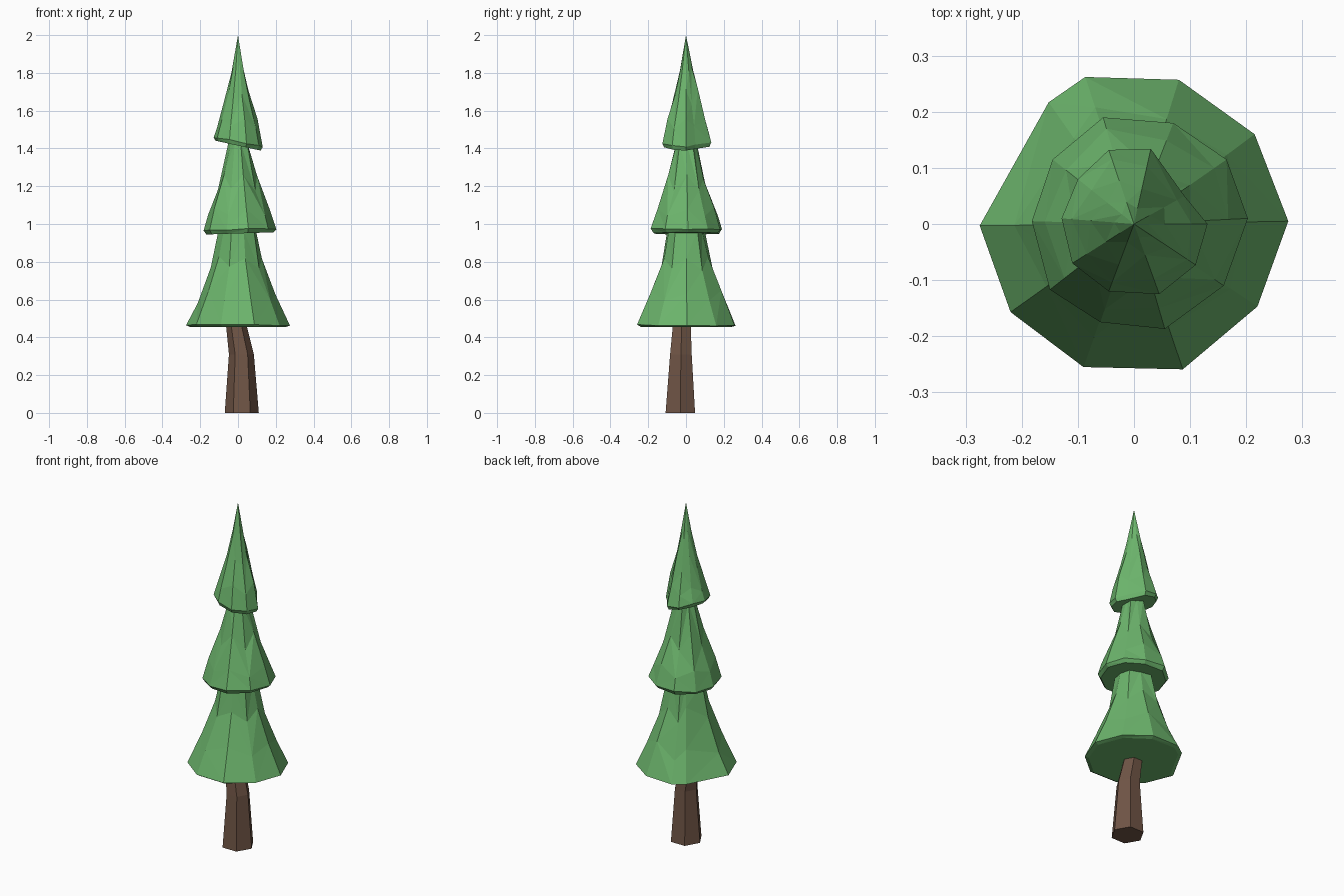
import bpy, bmesh, random
from math import cos, sin, pi
from mathutils import Vector

if "Cube" in bpy.data.objects:
    bpy.data.objects.remove(bpy.data.objects["Cube"])

random.seed(4)


def material(name, color):
    m = bpy.data.materials.new(name)
    m.diffuse_color = (*color, 1)
    m.use_nodes = True
    m.node_tree.nodes["Principled BSDF"].inputs["Base Color"].default_value = m.diffuse_color
    return m


def loft(name, rings, mat, apex=None, triangulate=False):
    """Skin a stack of equal-sized rings, capped below, and capped or pointed above."""
    bm = bmesh.new()
    rows = [[bm.verts.new(p) for p in ring] for ring in rings]
    n = len(rows[0])
    for lo, hi in zip(rows, rows[1:]):
        for i in range(n):
            j = (i + 1) % n
            a, b, c, d = lo[i], lo[j], hi[j], hi[i]
            if not triangulate:
                bm.faces.new((a, b, c, d))
            elif random.random() < 0.5:
                bm.faces.new((a, b, c))
                bm.faces.new((a, c, d))
            else:
                bm.faces.new((a, b, d))
                bm.faces.new((b, c, d))
    bm.faces.new(rows[0][::-1])
    if apex:
        tip = bm.verts.new(apex)
        for i in range(n):
            bm.faces.new((rows[-1][i], rows[-1][(i + 1) % n], tip))
    else:
        bm.faces.new(rows[-1])
    bmesh.ops.recalc_face_normals(bm, faces=bm.faces)
    mesh = bpy.data.meshes.new(name)
    bm.to_mesh(mesh)
    bm.free()
    mesh.materials.append(mat)
    ob = bpy.data.objects.new(name, mesh)
    bpy.context.collection.objects.link(ob)
    return ob


def foliage(name, outline, z_rim, tilt, z_under, profile, apex=None):
    """Ragged skirt: flat underside, tilted rim, then jittered rings (scale, z, scale jitter, z jitter)."""
    rim = [Vector((x, y, z_rim + tilt * x + random.uniform(0, 0.01))) for x, y in outline]
    under = [Vector((p.x * 0.92, p.y * 0.92, min(z_under + tilt * p.x, p.z - 0.004))) for p in rim]
    rings = [under, rim]
    for s, z, js, jz in profile:
        ring = []
        for i, p in enumerate(rim):
            side = 1 if i % 2 else -1
            k = s + side * js * random.uniform(0.3, 1)
            ring.append(Vector((p.x * k, p.y * k, z - side * jz * random.uniform(0.3, 1))))
        rings.append(ring)
    return loft(name, rings, green, apex, True)


green = material("needles", (0.15, 0.46, 0.15))
brown = material("bark", (0.16, 0.09, 0.06))

# Bent hexagonal trunk: centre x, centre y, z, radius
trunk = [(0.02, -0.03, 0, 0.09), (0.018, -0.027, 0.31, 0.066), (-0.01, -0.022, 0.47, 0.054)]
loft("trunk", [[(cx + r * cos(i * pi / 3), cy + r * sin(i * pi / 3), z) for i in range(6)]
               for cx, cy, z, r in trunk], brown)

# Lower foliage tier
foliage("lower_foliage",
        [(0.275, 0.005), (0.215, 0.16), (0.08, 0.257), (-0.087, 0.262), (-0.152, 0.217),
         (-0.275, -0.003), (-0.22, -0.157), (-0.09, -0.255), (0.087, -0.259), (0.22, -0.147)],
        0.46, 0, 0.455,
        [(0.75, 0.61, 0.05, 0.04), (0.49, 0.80, 0.05, 0.05), (0.36, 0.965, 0.03, 0.0)])

# Middle foliage tier
foliage("middle_foliage",
        [(0.203, 0.01), (0.165, 0.115), (0.07, 0.18), (-0.055, 0.19), (-0.145, 0.115),
         (-0.182, 0.005), (-0.15, -0.117), (-0.06, -0.175), (0.055, -0.187), (0.16, -0.11)],
        0.965, 0.03, 0.95,
        [(0.85, 1.06, 0.05, 0.03), (0.55, 1.22, 0.06, 0.05), (0.27, 1.43, 0.03, 0.0)])

# Top foliage tier, ending in a point
foliage("top_foliage",
        [(0.131, 0.0), (0.09, 0.05), (0.03, 0.134), (-0.045, 0.132), (-0.1, 0.08),
         (-0.129, 0.01), (-0.11, -0.07), (-0.045, -0.12), (0.045, -0.125), (0.11, -0.073)],
        1.43, -0.2, 1.415,
        [(0.82, 1.53, 0.08, 0.03), (0.52, 1.67, 0.10, 0.05), (0.25, 1.82, 0.06, 0.03)],
        (0, 0, 2))
